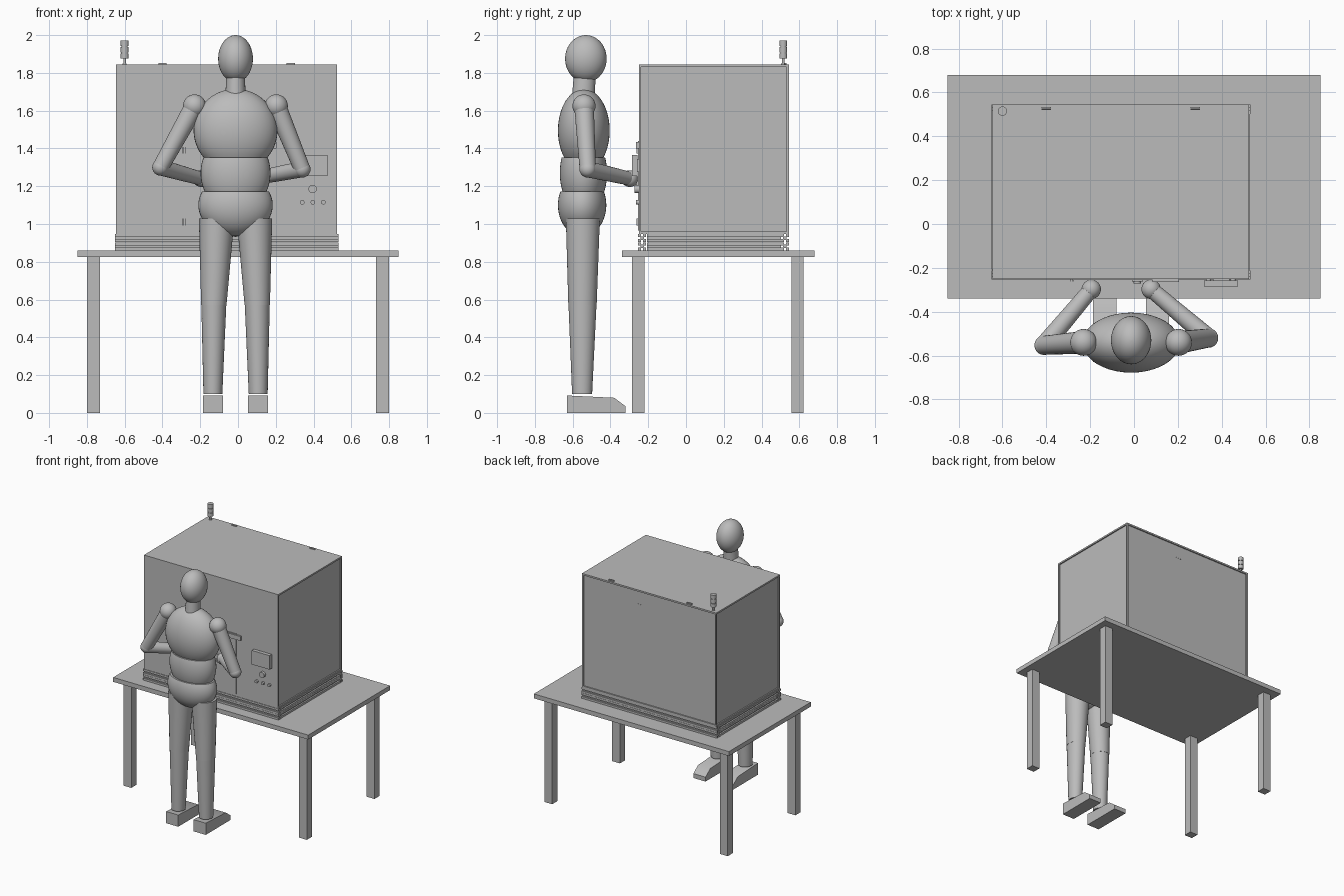
import bpy, bmesh, math
from mathutils import Vector

cube = bpy.data.objects.get("Cube")
if cube:
    bpy.data.objects.remove(cube, do_unlink=True)

grey = bpy.data.materials.new("plain_grey")
grey.use_nodes = True
COLOUR = (0.5, 0.5, 0.5, 1)
grey.diffuse_color = COLOUR
grey.node_tree.nodes["Principled BSDF"].inputs["Base Color"].default_value = COLOUR
made = []


def finish(name, bm):
    bmesh.ops.recalc_face_normals(bm, faces=bm.faces)
    mesh = bpy.data.meshes.new(name)
    bm.to_mesh(mesh)
    bm.free()
    mesh.materials.append(grey)
    ob = bpy.data.objects.new(name, mesh)
    bpy.context.collection.objects.link(ob)
    made.append(ob)
    return ob


def box_mesh(x, y, z):
    bm = bmesh.new()
    bmesh.ops.create_cube(bm, size=1)
    for v in bm.verts:
        v.co = [(r[0] + r[1]) / 2 + c * (r[1] - r[0]) for r, c in zip((x, y, z), v.co)]
    return bm


def box(name, x, y, z):
    return finish(name, box_mesh(x, y, z))


def prism(name, outline, depth):
    """Extrude a flat outline of 3D points along a vector."""
    bm = bmesh.new()
    face = bm.faces.new([bm.verts.new(p) for p in outline])
    ext = bmesh.ops.extrude_face_region(bm, geom=[face], use_keep_orig=True)
    bmesh.ops.translate(bm, vec=depth, verts=[e for e in ext["geom"] if isinstance(e, bmesh.types.BMVert)])
    return finish(name, bm)


def loft(name, rings, n=40):
    """Skin elliptical rings given as (x, y, z, rx, ry), capped at both ends."""
    bm = bmesh.new()
    angles = [2 * math.pi * i / n for i in range(n)]
    loops = [[bm.verts.new((x + rx * math.cos(a), y + ry * math.sin(a), z)) for a in angles]
             for x, y, z, rx, ry in rings]
    for lo, hi in zip(loops, loops[1:]):
        for i in range(n):
            j = (i + 1) % n
            bm.faces.new((lo[i], lo[j], hi[j], hi[i]))
    bm.faces.new(loops[0][::-1])
    bm.faces.new(loops[-1])
    return finish(name, bm)


def ellipsoid(name, centre, radii, low, high, n=24):
    """Ellipsoid cut flat at heights low and high."""
    x, y, z = centre
    rx, ry, rz = radii
    a0, a1 = [math.asin(max(-0.9999, min(0.9999, (h - z) / rz))) for h in (low, high)]
    steps = [a0 + (a1 - a0) * i / n for i in range(n + 1)]
    return loft(name, [(x, y, z + rz * math.sin(a), rx * math.cos(a), ry * math.cos(a)) for a in steps])


def ball(name, p, r):
    return ellipsoid(name, p, (r, r, r), p[2] - r, p[2] + r)


def rod(name, a, b, ra, rb, n=32):
    """Tapered cylinder between two points."""
    a, b = Vector(a), Vector(b)
    bm = bmesh.new()
    bmesh.ops.create_cone(bm, cap_ends=True, segments=n, radius1=ra, radius2=rb, depth=(b - a).length)
    bm.transform((b - a).to_track_quat("Z", "Y").to_matrix().to_4x4())
    bmesh.ops.translate(bm, vec=(a + b) / 2, verts=bm.verts)
    return finish(name, bm)


# Table
box("table_top", (-0.85, 0.85), (-0.34, 0.68), (0.825, 0.86))
for side, x in (("right", -0.765), ("left", 0.765)):
    for end, y in (("front", -0.253), ("back", 0.59)):
        box(f"table_{end}_{side}_leg", (x - 0.034, x + 0.034), (y - 0.032, y + 0.032), (0, 0.825))

# Enclosure with recessed side and back panels
X0, X1, Y0, Y1 = -0.645, 0.525, -0.25, 0.545
bm = box_mesh((X0, X1), (Y0, Y1), (0.947, 1.845))
bm.normal_update()
panels = [f for f in bm.faces if abs(f.normal.x) > 0.9 or f.normal.y > 0.9]
bmesh.ops.inset_individual(bm, faces=panels, thickness=0.018, depth=0)
bmesh.ops.inset_individual(bm, faces=panels, thickness=0.0005, depth=-0.009)
finish("enclosure", bm)

# Slotted base rails in two tiers
H, W, D = 0.0215, 0.006, 0.012
section = []
for k in range(4):
    c, s = round(math.cos(k * math.pi / 2)), round(math.sin(k * math.pi / 2))
    for u, v in ((H, -H), (H, -W), (H - D, -W), (H - D, W), (H, W)):
        section.append((u * c - v * s, u * s + v * c))
for tier, z in (("lower", 0.8815), ("upper", 0.9255)):
    for end, y in (("front", Y0 + H - 0.004), ("back", Y1 - H)):
        prism(f"{tier}_{end}_rail", [(X0 - 0.006, y + u, z + v) for u, v in section],
              (X1 - X0 + 0.012, 0, 0))
    for side, x in (("right", X0 + H - 0.004), ("left", X1 - H + 0.004)):
        prism(f"{tier}_{side}_rail", [(x + u, Y0 + 2 * H, z + v) for u, v in section],
              (0, Y1 - Y0 - 4 * H, 0))

# Front door, hinges, handle and latch
box("door", (-0.28, 0.16), (Y0 - 0.005, Y0), (0.965, 1.44))
for i, z in enumerate((1.01, 1.39)):
    for dx in (-0.008, 0.004):
        box(f"door_hinge_{i}", (-0.285 + dx, -0.281 + dx), (Y0 - 0.012, Y0), (z - 0.018, z + 0.018))
box("door_latch", (0.085, 0.205), (Y0 - 0.014, Y0), (1.4, 1.435))
box("door_handle_plate", (-0.01, 0.04), (Y0 - 0.012, Y0), (1.17, 1.24))
rod("door_handle", (0.015, Y0 - 0.01, 1.2), (0.015, Y0 - 0.022, 1.2), 0.018, 0.018)

# Control screen and buttons
box("control_screen", (0.32, 0.475), (Y0 - 0.036, Y0 - 0.008), (1.255, 1.365))
box("screen_mount", (0.36, 0.435), (Y0 - 0.01, Y0), (1.275, 1.345))
rod("main_button", (0.395, Y0, 1.185), (0.395, Y0 - 0.022, 1.185), 0.022, 0.022)
for i in range(3):
    x = 0.34 + 0.056 * i
    rod(f"small_button_{i}", (x, Y0, 1.115), (x, Y0 - 0.014, 1.115), 0.012, 0.012)

# Roof hinges and back panel pins
for i, x in enumerate((-0.4, 0.28)):
    for dy in (-0.006, 0.002):
        box(f"roof_hinge_{i}", (x - 0.022, x + 0.022), (0.525 + dy, 0.531 + dy), (1.84, 1.853))
for i in range(3):
    x = 0.02 * i
    rod(f"back_pin_{i}", (x, 0.53, 1.73), (x, 0.54, 1.73), 0.003, 0.003, 12)

# Signal tower
rings = [(1.84, 0.011), (1.85, 0.011), (1.85, 0.007), (1.875, 0.007)]
for i in range(3):
    z = 1.875 + 0.034 * i
    rings += [(z, 0.021), (z + 0.028, 0.021), (z + 0.028, 0.016), (z + 0.034, 0.016)]
loft("signal_tower", [(-0.6, 0.515, z, r, r) for z, r in rings[:-2]], 24)

# Figure: head and torso
CX = -0.013
ellipsoid("head", (CX, -0.53, 1.875), (0.092, 0.11, 0.125), 1.75, 2)
loft("neck", [(CX, -0.545, 1.66, 0.055, 0.06), (CX, -0.535, 1.8, 0.048, 0.058)])
ellipsoid("chest", (CX, -0.541, 1.495), (0.222, 0.137, 0.22), 1.35, 1.715)
ellipsoid("waist", (CX, -0.543, 1.27), (0.185, 0.125, 0.21), 1.17, 1.353)
ellipsoid("hips", (CX, -0.55, 1.1), (0.197, 0.128, 0.165), 0.935, 1.172)

# Legs and shoes
shoe = [(-0.63, 0), (-0.32, 0), (-0.32, 0.035), (-0.38, 0.08), (-0.63, 0.092)]
for side, s in (("right", -1), ("left", 1)):
    loft(f"{side}_thigh", [(CX + s * 0.115, -0.548, 0.57, 0.067, 0.075),
                           (CX + s * 0.1, -0.546, 1.03, 0.094, 0.09)])
    loft(f"{side}_shin", [(CX + s * 0.12, -0.55, 0.1, 0.05, 0.053),
                          (CX + s * 0.115, -0.548, 0.57, 0.066, 0.074)])
    x = CX + s * 0.12
    prism(f"{side}_shoe", [(x - 0.053, y, z) for y, z in shoe], (0.106, 0, 0))

# Arms reaching to the machine
arms = {
    "right": ((-0.23, -0.54, 1.625), (-0.41, -0.553, 1.3), (-0.195, -0.298, 1.24)),
    "left": ((0.203, -0.54, 1.625), (0.34, -0.52, 1.29), (0.078, -0.298, 1.24)),
}
for side, (shoulder, elbow, hand) in arms.items():
    ball(f"{side}_shoulder", shoulder, 0.061)
    rod(f"{side}_upper_arm", shoulder, elbow, 0.052, 0.043)
    ball(f"{side}_elbow", elbow, 0.044)
    rod(f"{side}_forearm", elbow, hand, 0.043, 0.036)
    ball(f"{side}_hand", hand, 0.044)

# Smooth shading with sharp edges kept
bpy.ops.object.select_all(action="DESELECT")
for ob in made:
    ob.select_set(True)
bpy.context.view_layer.objects.active = made[0]
bpy.ops.object.shade_smooth_by_angle(angle=math.radians(35))
